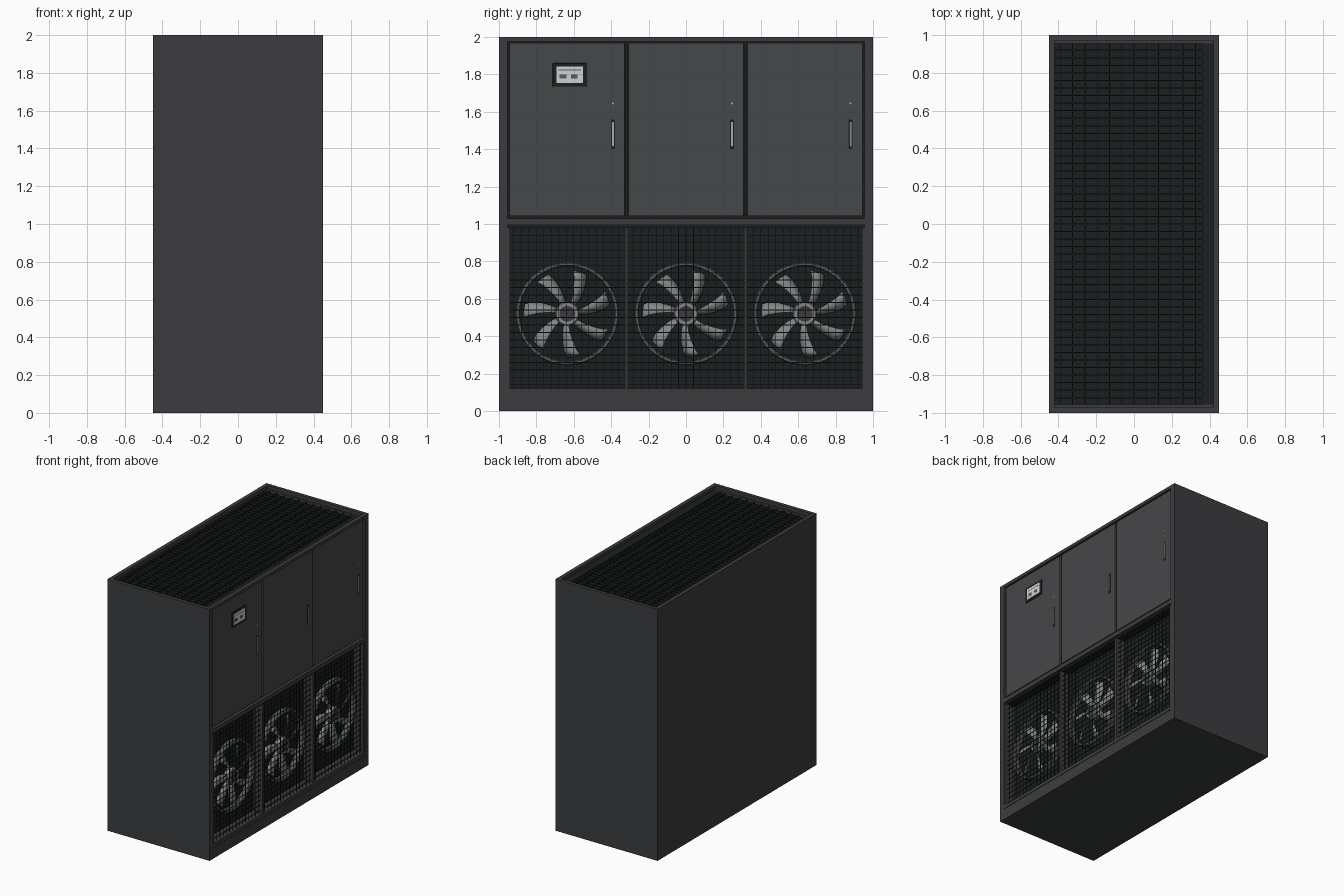
import bpy, bmesh, math
from mathutils import Vector, Matrix

if "Cube" in bpy.data.objects:
    bpy.data.objects.remove(bpy.data.objects["Cube"])


def mat(name, r, g, b):
    m = bpy.data.materials.new(name)
    m.diffuse_color = (r, g, b, 1)
    m.use_nodes = True
    m.node_tree.nodes["Principled BSDF"].inputs["Base Color"].default_value = m.diffuse_color
    return m


BODY = mat("body_grey", .045, .046, .049)
DOOR = mat("door_grey", .062, .063, .066)
DARK = mat("near_black", .011, .014, .015)
RING = mat("ring_grey", .10, .105, .11)
BLADE = mat("blade_grey", .24, .25, .26)
METAL = mat("metal", .4, .41, .42)
SCREEN = mat("screen_light", .62, .65, .66)


def finish(name, bm, m, bevel=0):
    bmesh.ops.recalc_face_normals(bm, faces=bm.faces)
    me = bpy.data.meshes.new(name)
    bm.to_mesh(me)
    bm.free()
    me.materials.append(m)
    ob = bpy.data.objects.new(name, me)
    bpy.context.collection.objects.link(ob)
    if bevel:
        b = ob.modifiers.new("bevel", 'BEVEL')
        b.width, b.segments = bevel, 2
    return ob


def boxes(name, spans, m, bevel=0):
    """One object from boxes given as (x0, x1, y0, y1, z0, z1)."""
    bm = bmesh.new()
    for x0, x1, y0, y1, z0, z1 in spans:
        c = Vector((x0 + x1, y0 + y1, z0 + z1)) / 2
        bmesh.ops.create_cube(bm, size=1, matrix=Matrix.Translation(c) @
                              Matrix.Diagonal((x1 - x0, y1 - y0, z1 - z0, 1)))
    return finish(name, bm, m, bevel)


def lathe(name, profile, y, z, m, steps=48):
    """Spin a closed (radius, x) profile around a fan axis along x."""
    bm = bmesh.new()
    rows = []
    for i in range(steps):
        a = math.tau * i / steps
        rows.append([bm.verts.new((x, y + r * math.cos(a), z + r * math.sin(a)))
                     for r, x in profile])
    n = len(profile)
    for i in range(steps):
        a, b = rows[i], rows[(i + 1) % steps]
        for j in range(n):
            k = (j + 1) % n
            bm.faces.new((a[j], a[k], b[k], b[j]))
    ob = finish(name, bm, m)
    for p in ob.data.polygons:
        p.use_smooth = True
    ob.data.set_sharp_from_angle(angle=math.radians(35))
    return ob


# Cabinet shell: closed sides, back and plinth, open service face and top
boxes("side_panels", [(-.45, .45, -1, -.955, 0, 1.975), (-.45, .45, .955, 1, 0, 1.975)], BODY)
boxes("back_panel", [(-.45, -.42, -.955, .955, 0, 1.975)], BODY)
boxes("plinth", [(-.42, .45, -.955, .955, 0, .088), (-.42, .446, -.955, .955, .088, .092),
                 (-.42, .45, -.955, .955, .092, .12)], BODY)
boxes("top_rim", [(-.45, -.42, -1, 1, 1.975, 2), (.42, .45, -1, 1, 1.975, 2),
                  (-.42, .42, -1, -.972, 1.975, 2), (-.42, .42, .972, 1, 1.975, 2)], BODY)
boxes("inner_core", [(-.42, .36, -.955, .955, .12, 1.955)], DARK)
boxes("door_backing", [(.36, .425, -.955, .955, 1.03, 1.975)], DARK)
boxes("middle_beam", [(.36, .45, -.955, .955, .995, 1.03)], BODY)
boxes("beam_shadow_strip", [(.36, .435, -.955, .955, .98, .995)], DARK)
boxes("fan_bay_posts", [(.36, .445, y - .009, y + .009, .12, .98) for y in (-.318, .318)]
      + [(.36, .445, min(s * .94, s * .955), max(s * .94, s * .955), .12, .98) for s in (-1, 1)], BODY)

# Top discharge grille: cross slats on long bars
boxes("top_slats", [(-.42, .41, -.96 + .04 * i - .003, -.96 + .04 * i + .003, 1.955, 1.975)
                    for i in range(49)], DARK)
boxes("top_long_bars", [(x - .002, x + .002, -.972, .972, 1.955, 1.97)
                        for x in [-.39 + .065 * i for i in range(13)]], DARK)

# Fine protective mesh over the fan bays
boxes("fan_mesh_horizontal", [(.424, .428, -.94, .94, z - .002, z + .002)
                              for z in [.14 + .04 * i for i in range(21)]], DARK)
boxes("fan_mesh_vertical", [(.428, .432, y - .0015, y + .0015, .12, .98)
                            for y in [-.92 + .04 * i for i in range(47)]], DARK)

# Doors with handle and lock
for i, (a, b) in enumerate([(-.943, -.327), (-.309, .309), (.327, .943)]):
    boxes(f"door_{i + 1}", [(.425, .442, a, b, 1.043, 1.968)], DOOR, .002)
    h = b - .063
    boxes(f"handle_plate_{i + 1}", [(.44, .445, h - .011, h + .011, 1.40, 1.56)], DARK, .002)
    boxes(f"handle_grip_{i + 1}", [(.444, .45, h - .005, h + .006, 1.415, 1.545)], METAL, .002)
    lathe(f"door_lock_{i + 1}", [(.0005, .44), (.006, .44), (.006, .445), (.0005, .446)],
          h, 1.645, METAL, 16)

# Control panel on the first door
boxes("control_bezel", [(.44, .446, -.713, -.530, 1.735, 1.86)], DARK, .002)
boxes("control_screen", [(.445, .448, -.692, -.552, 1.755, 1.843)], SCREEN)
boxes("control_keys", [(.447, .4495, -.675, -.640, 1.777, 1.799),
                       (.447, .4495, -.615, -.580, 1.777, 1.799),
                       (.447, .4485, -.682, -.562, 1.821, 1.826)], RING)


# Fans: guard ring, hub and seven swept, pitched blades
def fan(tag, y, z):
    lathe(f"fan_ring_{tag}", [(.252, .362), (.276, .362), (.276, .402),
                              (.270, .41), (.258, .41), (.252, .402)], y, z, RING, 64)
    lathe(f"fan_hub_{tag}", [(.042, .362), (.064, .362), (.064, .405), (.058, .411), (.042, .411)],
          y, z, BLADE)
    lathe(f"fan_hub_cap_{tag}", [(.0005, .362), (.043, .362), (.043, .407), (.0005, .407)], y, z, BODY)
    bm = bmesh.new()
    for k in range(7):
        base = math.radians(275 + k * 360 / 7)
        rows = []
        for r, sweep, half in ((.058, -10, .013), (.10, -8, .020), (.15, -4, .028),
                               (.20, 0, .034), (.233, 4, .037)):
            c = base + math.radians(sweep)
            da = half / r
            rows.append([bm.verts.new((x, y + r * math.cos(a), z + r * math.sin(a)))
                         for a, x in ((c - da, .376), (c, .391), (c + da, .402))])
        for p, q in zip(rows, rows[1:]):
            for j in range(2):
                bm.faces.new((p[j], p[j + 1], q[j + 1], q[j]))
    ob = finish(f"fan_blades_{tag}", bm, BLADE)
    for p in ob.data.polygons:
        p.use_smooth = True
    s = ob.modifiers.new("thickness", 'SOLIDIFY')
    s.thickness, s.offset = .004, 0


for i, y in enumerate((-.635, 0, .635)):
    fan(i + 1, y, .52)
